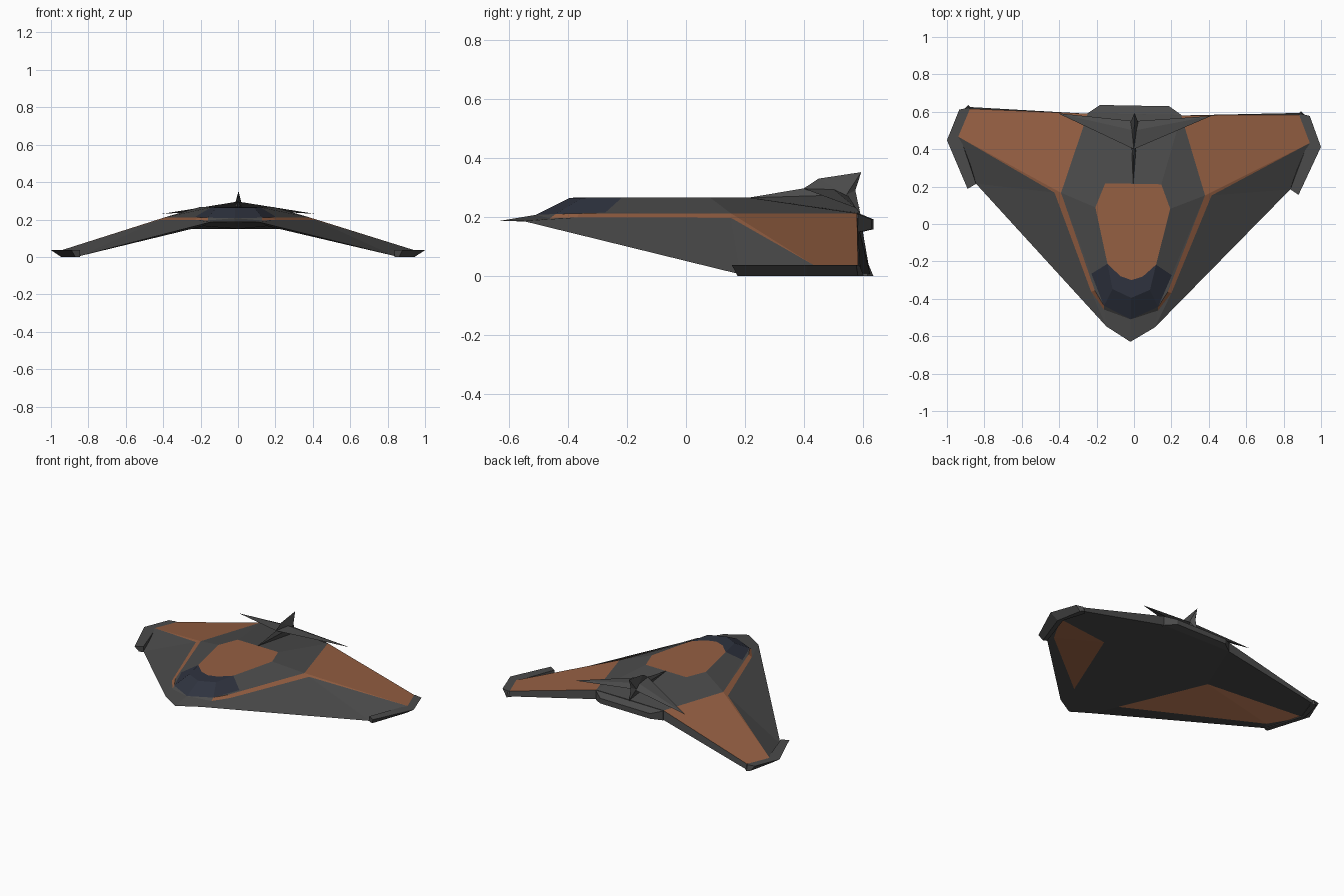
import bpy, bmesh
from mathutils import Matrix, Vector

if "Cube" in bpy.data.objects:
    bpy.data.objects.remove(bpy.data.objects["Cube"])

# The craft sits with a very slight yaw in its frame
PLACE = Matrix.Translation((-0.008, 0, 0)) @ Matrix.Rotation(-0.018, 4, 'Z')


def material(name, colour):
    m = bpy.data.materials.new(name)
    m.diffuse_color = (*colour, 1)
    m.use_nodes = True
    m.node_tree.nodes["Principled BSDF"].inputs["Base Color"].default_value = m.diffuse_color
    return m


DARK = material("dark_grey", (0.07, 0.07, 0.07))
ORANGE = material("burnt_orange", (0.30, 0.115, 0.055))
GLASS = material("dark_glass", (0.028, 0.033, 0.05))

# Corner points of the right half of the hull
P = dict(
    nose=(0, -.63, .187), chin=(.13, -.55, .186), lead=(.84, .2, .005),
    s0=(.145, -.46, .195), s1=(.215, -.365, .198), s2=(.42, .16, .197),
    i1=(.195, -.36, .212), i2=(.385, .16, .212),
    tip=(.94, .45, .037), tip_back=(.88, .6, .037), root=(.25, .585, .212),
    c0=(0, -.51, .207), c1=(.145, -.44, .21), side=(.215, -.27, .215),
    m0=(0, -.395, .265), m1=(.1, -.35, .265),
    q0=(0, -.3, .266), q1=(.06, -.28, .266), p3=(.13, -.215, .266),
    p1=(.2, .085, .266), p2=(.15, .215, .266),
    top0=(0, .215, .266), back0=(0, .585, .214), mid0=(0, .085, .266),
    v=(.17, -.37, .165), w=(.4, .2, .15), lead_in=(.82, .24, .01),
    tip_low=(.94, .45, .003), back_low=(.89, .61, .003),
    root_low=(.25, .585, .15), belly0=(0, .585, .15),
)


def finish(name, bm, mat):
    bm.transform(PLACE)
    me = bpy.data.meshes.new(name)
    bm.to_mesh(me)
    bm.free()
    me.materials.append(mat)
    ob = bpy.data.objects.new(name, me)
    bpy.context.collection.objects.link(ob)
    return ob


def panel(name, faces, mat, facing=(0, 0, 1)):
    """Mirrored skin panel from named corners, normals turned to 'facing'."""
    bm = bmesh.new()
    for sx in (1, -1):
        for f in faces.split(","):
            pts = [Vector(P[k]) for k in f.split()]
            for p in pts:
                p.x *= sx
            bm.faces.new([bm.verts.new(p) for p in pts])
    bmesh.ops.remove_doubles(bm, verts=bm.verts, dist=1e-5)
    bm.normal_update()
    for f in bm.faces:
        if f.normal.dot(Vector(facing)) < 0:
            f.normal_flip()
    return finish(name, bm, mat)


def loft(name, rings, mat, both=False):
    """Closed solid skinned through rings of equal length."""
    bm = bmesh.new()
    for sx in ((1, -1) if both else (1,)):
        vs = [[bm.verts.new((x * sx, y, z)) for x, y, z in r] for r in rings]
        n = len(rings[0])
        for a, b in zip(vs, vs[1:]):
            for i in range(n):
                j = (i + 1) % n
                bm.faces.new((a[i], a[j], b[j], b[i]))
        bm.faces.new(vs[0])
        bm.faces.new(vs[-1])
    bmesh.ops.recalc_face_normals(bm, faces=bm.faces)
    return finish(name, bm, mat)


def spindle(name, rim, ends, mat):
    """Closed solid: a rim polygon fanned to a point on each side."""
    bm = bmesh.new()
    ring = [bm.verts.new(p) for p in rim]
    for e in ends:
        c = bm.verts.new(e)
        for i in range(len(ring)):
            bm.faces.new((ring[i], ring[(i + 1) % len(ring)], c))
    bmesh.ops.recalc_face_normals(bm, faces=bm.faces)
    return finish(name, bm, mat)


# Upper skin: nose, leading-edge slopes, fuselage sides and rear deck
panel("upper_hull",
      "nose chin s0 c0,c0 s0 c1,chin s1 s0,chin lead s2 s1,lead tip s2,"
      "side c1 i1,side i1 i2,p3 side i2 p1,p1 i2 root p2,p2 root back0 top0", DARK)
# Orange trim strips, wing panels and back plate
panel("side_stripe", "s0 s1 i1 c1,s1 s2 i2 i1", ORANGE)
panel("wing_top_panel", "s2 tip i2,i2 tip tip_back root", ORANGE)
panel("back_plate", "top0 p2 p1 mid0,mid0 p1 p3 q1 q0", ORANGE)
# Wraparound canopy
panel("canopy", "q0 q1 m1 m0,q1 p3 m1,p3 side c1 m1,m1 c1 c0 m0", GLASS)
# Underside
panel("belly", "nose chin v w root_low belly0,chin lead lead_in v,"
      "lead tip_low lead_in,w root_low back_low tip_low", DARK, (0, 0, -1))
panel("wing_under_panel", "v w lead_in,w tip_low lead_in", ORANGE, (0, 0, -1))
panel("trailing_edge", "root tip_back back_low root_low,root root_low belly0 back0",
      DARK, (0, 1, 0))

# Wing-tip pods, tapering towards the bottom
pod_top = [(.84, .2), (.885, .172), (1, .43), (.937, .595), (.89, .605), (.88, .6), (.93, .45)]
pod_low = [(.84, .2), (.865, .19), (.945, .43), (.91, .6), (.89, .62), (.87, .6), (.92, .45)]
loft("wing_tip_pod", [[(x, y, 0) for x, y in pod_low],
                      [(x, y, .036) for x, y in pod_top]], DARK, both=True)

# Engine block at the tail
loft("engine_block", [[(-w, y, a), (w, y, a), (w, y, b), (-w, y, b)]
                      for w, y, a, b in ((.255, .57, .148, .21), (.25, .588, .148, .21),
                                         (.185, .633, .158, .192))], DARK)

# Thin swept tailplane and the upright fin
spindle("tailplane", [(0, .4, .296), (.41, .585, .23), (0, .55, .272), (-.41, .585, .23)],
        [(0, .5, .295), (0, .51, .255)], DARK)
fin = [(.21, .265), (.4, .297), (.45, .33), (.595, .352), (.575, .29), (.592, .21)]
spindle("tail_fin", [(0, y, z) for y, z in fin],
        [(.02, .545, .275), (-.02, .545, .275)], DARK)
